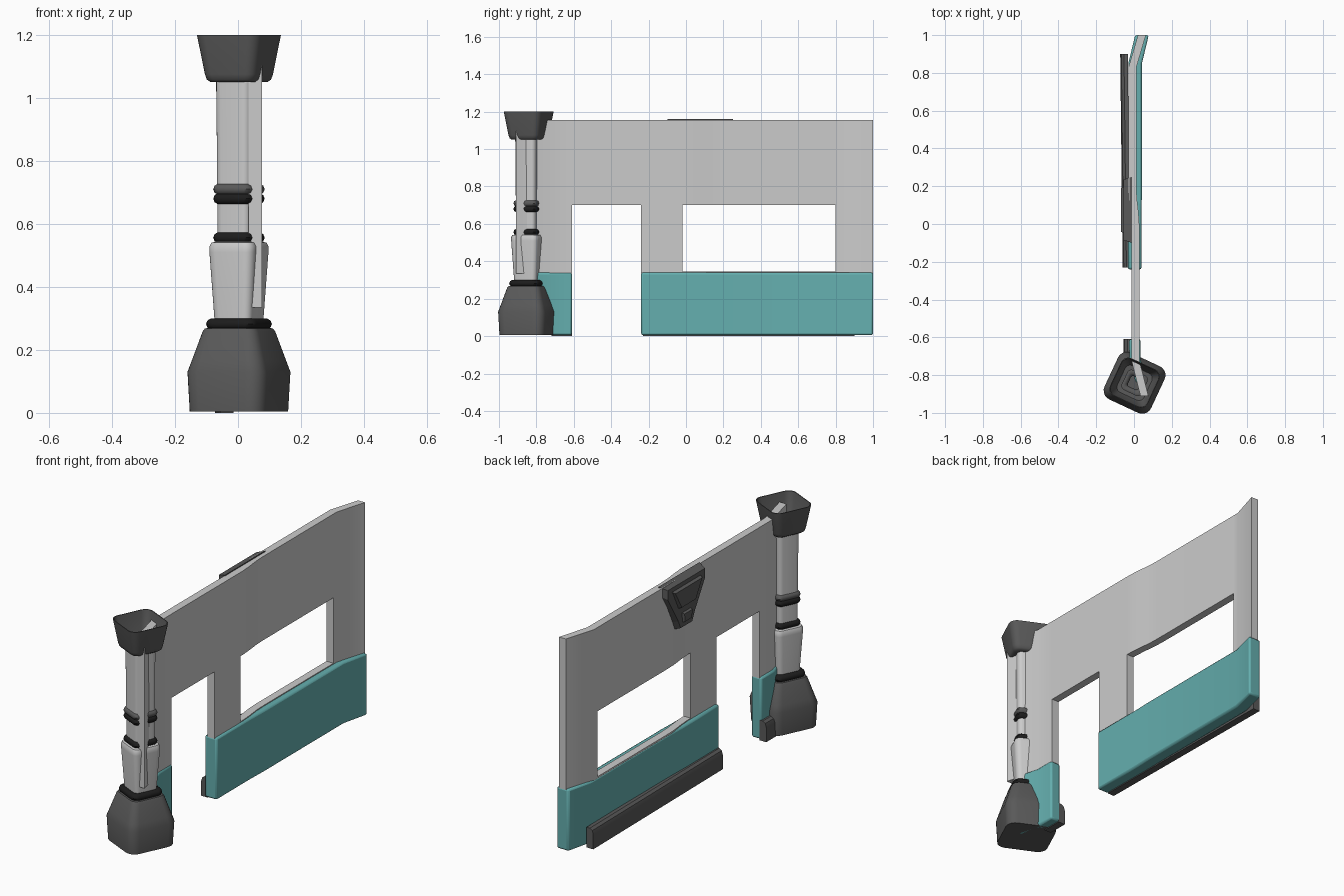
import bpy, bmesh
from math import cos, sin, pi, radians

if "Cube" in bpy.data.objects:
    bpy.data.objects.remove(bpy.data.objects["Cube"])

def material(name, rgb):
    m = bpy.data.materials.new(name)
    m.diffuse_color = (*rgb, 1)
    m.use_nodes = True
    m.node_tree.nodes["Principled BSDF"].inputs["Base Color"].default_value = m.diffuse_color
    return m

TEAL = material("teal", (0.13, 0.43, 0.43))
DARK = material("dark_grey", (0.10, 0.10, 0.10))
BLACK = material("black", (0.012, 0.012, 0.012))

def finish(name, bm, mat=None, bevel=0, angle=30, smooth=True):
    bmesh.ops.recalc_face_normals(bm, faces=bm.faces)
    me = bpy.data.meshes.new(name)
    bm.to_mesh(me)
    bm.free()
    ob = bpy.data.objects.new(name, me)
    bpy.context.collection.objects.link(ob)
    if mat:
        me.materials.append(mat)
    if bevel:
        b = ob.modifiers.new("bevel", 'BEVEL')
        b.width, b.segments = bevel, 2
        b.limit_method, b.angle_limit = 'ANGLE', radians(60)
    bpy.ops.object.select_all(action='DESELECT')
    ob.select_set(True)
    bpy.context.view_layer.objects.active = ob
    if smooth:
        bpy.ops.object.shade_smooth_by_angle(angle=radians(angle))
    return ob

# Plan line of the wall: (y, x) points
PATH = [(-0.91, 0.055), (-0.72, 0.007), (0.0, 0.007), (0.06, 0.003),
        (0.14, -0.006), (0.2, -0.008), (0.83, -0.008), (1.0, 0.042)]

def path_x(y, path):
    for (y0, x0), (y1, x1) in zip(path, path[1:]):
        if y <= y1:
            return x0 + (x1 - x0) * (y - y0) / (y1 - y0)
    return path[-1][1]

def sheet(name, ys, zs, thick, keep, path=PATH, **kw):
    """Thick panel following the plan line; keep(y, z) tells which cells are solid."""
    bm = bmesh.new()
    grid = {(y, z): bm.verts.new((path_x(y, path) - thick / 2, y, z)) for y in ys for z in zs}
    for y0, y1 in zip(ys, ys[1:]):
        for z0, z1 in zip(zs, zs[1:]):
            if keep((y0 + y1) / 2, (z0 + z1) / 2):
                bm.faces.new([grid[y0, z0], grid[y1, z0], grid[y1, z1], grid[y0, z1]])
    bmesh.ops.delete(bm, geom=[v for v in bm.verts if not v.link_faces], context='VERTS')
    ext = bmesh.ops.extrude_face_region(bm, geom=bm.faces[:], use_keep_orig=True)
    new = [g for g in ext["geom"] if isinstance(g, bmesh.types.BMVert)]
    bmesh.ops.translate(bm, verts=new, vec=(thick, 0, 0))
    return finish(name, bm, **kw)

# Wall with doorway and window
def wall_cell(y, z):
    door = -0.61 < y < -0.24 and z < 0.7
    window = -0.02 < y < 0.8 and 0.345 < z < 0.7
    return not (door or window)

ys = sorted({y for y, _ in PATH} | {-0.61, -0.24, -0.02, 0.8})
sheet("wall", ys, [0.335, 0.345, 0.7, 1.155], 0.042, wall_cell)

# Teal lower cladding, either side of the doorway
CLAD = [(-0.84, 0.04), (-0.72, 0.005), (0.0, 0.003), (0.06, 0.003),
        (0.16, 0.006), (0.85, 0.006), (1.0, 0.042)]
always = lambda y, z: True
sheet("long_cladding", [-0.24, 0.0, 0.06, 0.16, 0.85, 1.0], [0.005, 0.34], 0.072,
      always, CLAD, mat=TEAL, bevel=0.01)
sheet("short_cladding", [-0.84, -0.72, -0.61], [0.005, 0.34], 0.06,
      always, CLAD, mat=TEAL, bevel=0.01)

def prism(name, rings, **kw):
    """Bridges two matching outlines and caps both ends."""
    bm = bmesh.new()
    a, b = [[bm.verts.new(p) for p in r] for r in rings]
    n = len(a)
    for i in range(n):
        bm.faces.new([a[i], a[(i + 1) % n], b[(i + 1) % n], b[i]])
    bm.faces.new(a)
    bm.faces.new(b)
    return finish(name, bm, **kw)

# Kerb bars along the back face
KERB = [(0.04, 0), (0, 0), (0, 0.08), (0.006, 0.1), (0.02, 0.11), (0.04, 0.11)]
for name, y0, x0, y1, x1 in [("long_kerb", -0.23, -0.06, 0.9, -0.073),
                             ("short_kerb", -0.72, -0.055, -0.61, -0.055)]:
    prism(name, [[(x + dx, y, z) for dx, z in KERB] for y, x in ((y0, x0), (y1, x1))], mat=DARK)

# Shield plaque on the back face, with raised panel and small block
def plaque(name, half, x_in, x_out, inset, mat):
    rings = []
    for x, s in ((x_in, 0), (x_out, inset)):
        zs = [z for _, z in half]
        mid = (max(zs) + min(zs)) / 2
        pts = [(x, 0.075 + y - s, z - s * (1 if z > mid else -1)) for y, z in half]
        pts += [(x, 0.075 - y + s, z - s * (1 if z > mid else -1)) for y, z in reversed(half)]
        rings.append(pts)
    prism(name, rings, mat=mat, smooth=False)

plaque("plaque", [(0.175, 1.16), (0.175, 1.11), (0.085, 0.93), (0.065, 0.885)],
       -0.01, -0.055, 0.015, DARK)
plaque("plaque_panel", [(0.125, 1.125), (0.07, 1.01)], -0.05, -0.07, 0.01, DARK)
plaque("plaque_block", [(0.04, 0.98), (0.035, 0.925)], -0.05, -0.068, 0.006, DARK)

# Column: rounded-square lofts turned about the vertical axis
CX, CY, TURN, SEG = 0.003, -0.841, radians(-25), 5

def square_ring(bm, h, z):
    r = h * 0.38
    out = []
    for q in range(4):
        mid = pi / 4 + q * pi / 2
        for i in range(SEG + 1):
            a = q * pi / 2 + (pi / 2) * i / SEG
            x = (h - r) * math_sign(cos(mid)) + r * cos(a)
            y = (h - r) * math_sign(sin(mid)) + r * sin(a)
            out.append(bm.verts.new((CX + x * cos(TURN) - y * sin(TURN),
                                     CY + x * sin(TURN) + y * cos(TURN), z)))
    return out

def math_sign(v):
    return 1 if v > 0 else -1

def loft(name, profile, mat=None, closed=False, floor=False):
    bm = bmesh.new()
    rings = [square_ring(bm, h, z) for h, z in profile]
    pairs = list(zip(rings, rings[1:])) + ([(rings[-1], rings[0])] if closed else [])
    n = len(rings[0])
    for a, b in pairs:
        for i in range(n):
            bm.faces.new([a[i], a[(i + 1) % n], b[(i + 1) % n], b[i]])
    if floor:
        bm.faces.new(rings[0])
    return finish(name, bm, mat, angle=40)

loft("column_base", [(0.13, 0.005), (0.136, 0.13), (0.125, 0.165), (0.096, 0.258),
                     (0.09, 0.268), (0.062, 0.272)], DARK, floor=True)
loft("lower_sleeve", [(0.063, 0.27), (0.078, 0.51), (0.078, 0.528), (0.073, 0.54), (0.056, 0.545)])
loft("upper_shaft", [(0.056, 0.54), (0.06, 1.055)])
loft("column_cup", [(0.056, 1.05), (0.075, 1.05), (0.085, 1.058), (0.09, 1.075), (0.111, 1.2),
                    (0.107, 1.2), (0.086, 1.08), (0.078, 1.062), (0.056, 1.06)], DARK)

# Bands around the column
for name, h, z, half, mat in [("grey_band", 0.068, 0.71, 0.019, DARK),
                              ("upper_band", 0.068, 0.68, 0.019, BLACK),
                              ("middle_band", 0.068, 0.556, 0.019, BLACK),
                              ("lower_band", 0.087, 0.282, 0.019, BLACK)]:
    prof = [(h - half + half * cos(t * pi / 5), z + half * sin(t * pi / 5)) for t in range(10)]
    loft(name, prof, mat, closed=True)
